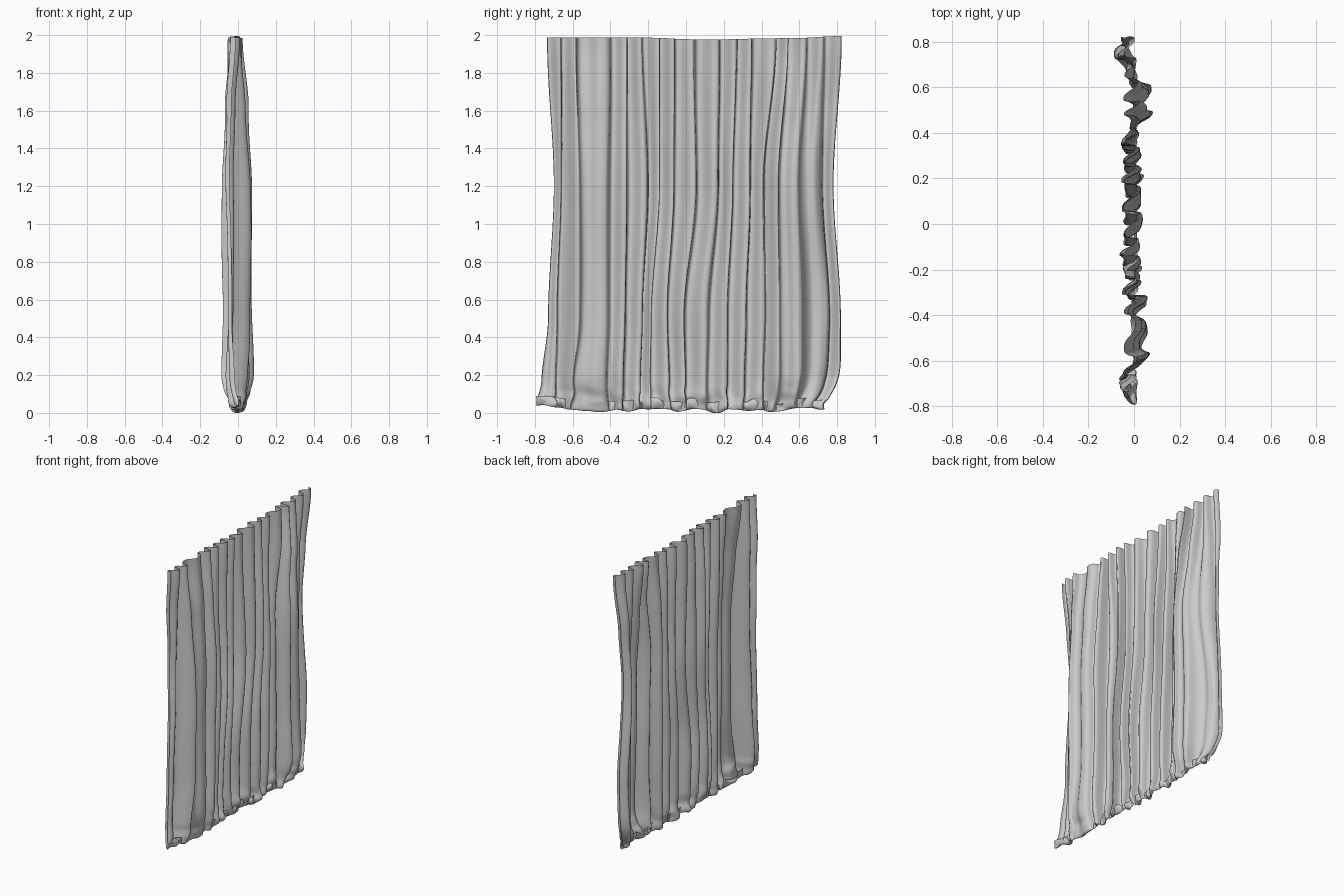
import bpy
import math
from mathutils import Vector, noise

cube = bpy.data.objects.get("Cube")
if cube:
    bpy.data.objects.remove(cube, do_unlink=True)


def lerp_keys(keys, t):
    """Smooth interpolation through (position, value) pairs in rising order."""
    if t <= keys[0][0]:
        return keys[0][1]
    for (a, va), (b, vb) in zip(keys, keys[1:]):
        if t <= b:
            f = (t - a) / (b - a)
            f = f * f * (3 - 2 * f)
            return va + (vb - va) * f
    return keys[-1][1]


def wobble(a, b, c=0.0):
    return noise.noise(Vector((a, b, c)))


# Fold borders along the width, from hem to heading
FOLDS = [
    (0.15, [-.765, -.69, -.59, -.42, -.33, -.24, -.19, -.09, 0, .11, .22, .31, .41, .50, .62, .75, .82]),
    (0.50, [-.73, -.68, -.56, -.41, -.32, -.23, -.185, -.10, -.01, .12, .22, .32, .42, .50, .62, .76, .82]),
    (1.20, [-.70, -.66, -.56, -.41, -.31, -.20, -.14, -.06, .06, .17, .25, .34, .41, .49, .60, .72, .78]),
    (1.98, [-.735, -.66, -.58, -.40, -.31, -.23, -.14, -.06, .04, .18, .27, .35, .48, .54, .64, .73, .825]),
]
COUNT = len(FOLDS[0][1]) - 1
STEPS, ROWS, HEM_ROWS = 14, 90, 9

# Depth of the folds by height, and how much the loose ends flatten them
DEPTH = [(0, .024), (.12, .034), (.5, .038), (1.2, .041), (1.6, .037), (1.98, .034)]
LOOSE = [(.1, .8), (.5, .6), (1.2, .6), (1.98, 1)]

# Broad swell of the cloth across its width, and its strength by height
SWELL = [(-.78, -.015), (-.69, -.04), (-.56, .05), (-.4, .03), (-.25, -.008), (-.1, -.015),
         (.05, 0), (.25, -.005), (.37, -.02), (.5, .06), (.6, .045), (.74, -.06), (.82, -.055)]
SWELL_BY_HEIGHT = [(0, .3), (.2, 1.1), (.6, .9), (1.2, 1), (1.6, .65), (1.98, 0)]
HEADING_SHIFT = [(.9, 0), (1.98, -.017)]


def cloth_point(s, z):
    """Point on the hanging cloth: s counts folds along the width."""
    i = min(int(s), COUNT - 1)
    f = s - i
    left = lerp_keys([(h, row[i]) for h, row in FOLDS], z)
    right = lerp_keys([(h, row[i + 1]) for h, row in FOLDS], z)
    y = left + (right - left) * f
    ends = min(1.0, max(0.0, (abs(y) - 0.34) / 0.12))
    flat = 1 + (lerp_keys(LOOSE, z) - 1) * ends
    phase = 2 * math.pi * s + math.pi + 0.35 * wobble(s * 0.8, z * 1.3, 4)
    strength = (0.95 + 0.4 * wobble(s * 0.9, z * 0.7, 9)) * flat
    wave = math.sin(phase)
    x = lerp_keys(DEPTH, z) * strength * (wave + 0.1 * math.sin(3 * phase))
    x += lerp_keys(SWELL, y) * lerp_keys(SWELL_BY_HEIGHT, z)
    x += 0.012 * wobble(y * 5, z * 1.8, 2) + lerp_keys(HEADING_SHIFT, z)
    # Broad lit face and sharp return on each pleat
    y += 0.0125 * strength * wave
    # Rounded lower corner on the right end
    y -= 0.13 * max(0.0, 1 - z / 0.3) ** 2.5 * max(0.0, (y - 0.4) / 0.4)
    return Vector((x, y, z))


def hem_base(y):
    base = 0.028 + 0.022 * wobble(y * 9, 0.3)
    return base + lerp_keys([(-.8, .03), (-.6, 0), (.7, 0)], y)


# Curtain cloth: pleated rows, then a crumpled hem curling under itself
verts, faces = [], []
columns = COUNT * STEPS + 1
for r in range(ROWS + 1):
    t = r / ROWS
    for c in range(columns):
        s = c / STEPS
        y0 = cloth_point(s, 0.05).y
        low = hem_base(y0) + 0.015
        top = 1.982 + lerp_keys([(-.3, .006), (.05, -.005), (.5, .002), (.82, .016)], y0)
        # Rows crowd together towards the hem
        z = top + (low - top) * (1.3 * t - 0.3 * t * t)
        p = cloth_point(s, z)
        crumple = max(0.0, 1 - z / 0.16)
        p.x += 0.045 * crumple * wobble(p.y * 11, z * 14, 6)
        p.y += 0.03 * crumple * wobble(p.y * 10, z * 12, 7)
        p.y -= 0.045 * crumple * max(0, (-0.66 - p.y) / 0.12)
        verts.append(p)

for r in range(1, HEM_ROWS + 1):
    t = r / HEM_ROWS
    for c in range(columns):
        edge = verts[ROWS * columns + c]
        a = math.pi * 1.25 * t
        reach = 0.024 + 0.012 * wobble(edge.y * 8, 5)
        p = edge.copy()
        p.x += reach * (1 - math.cos(a)) * math.tanh(-edge.x * 35)
        p.x += 0.03 * t * wobble(edge.y * 16, t * 2, 8)
        p.y += 0.03 * t * wobble(edge.y * 14, t * 2, 11)
        p.z = max(0.0, p.z - 0.03 * math.sin(a) + 0.02 * t * wobble(edge.y * 15, t * 2, 12))
        verts.append(p)

for r in range(ROWS + HEM_ROWS):
    for c in range(columns - 1):
        k = r * columns + c
        faces.append((k, k + columns, k + columns + 1, k + 1))

# Settle the cloth exactly on the ground
drop = min(v.z for v in verts)
verts = [(v.x, v.y, v.z - drop) for v in verts]

mesh = bpy.data.meshes.new("curtain")
mesh.from_pydata(verts, [], faces)
mesh.update()
curtain = bpy.data.objects.new("curtain", mesh)
bpy.context.collection.objects.link(curtain)

# Plain light grey fabric
fabric = bpy.data.materials.new("light grey fabric")
fabric.use_nodes = True
grey = (0.6, 0.6, 0.6, 1)
fabric.diffuse_color = grey
fabric.node_tree.nodes["Principled BSDF"].inputs["Base Color"].default_value = grey
mesh.materials.append(fabric)

bpy.context.view_layer.objects.active = curtain
curtain.select_set(True)
bpy.ops.object.shade_smooth()
